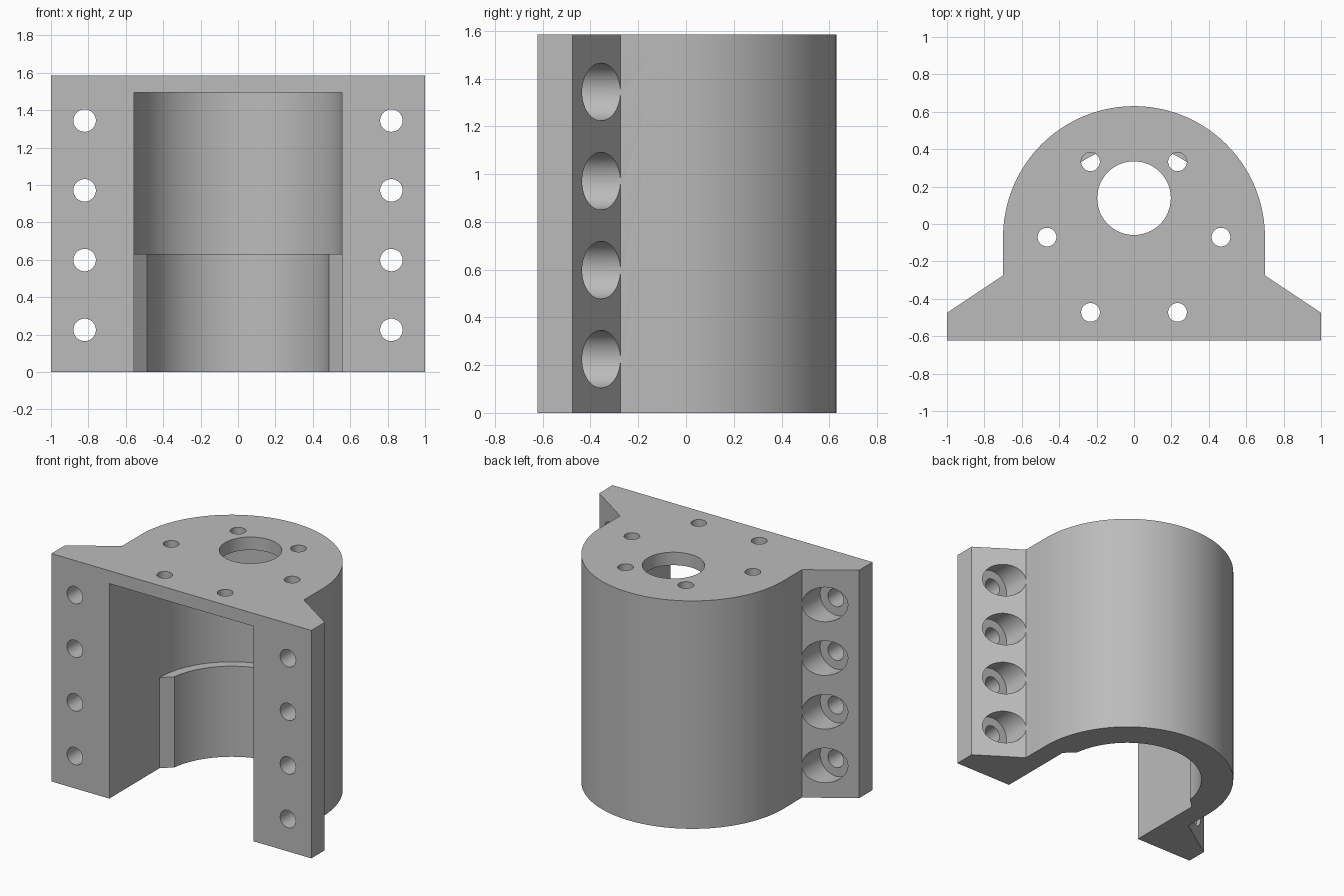
import bpy, bmesh
from math import sin, cos, pi, radians, sqrt
from mathutils import Matrix, Vector

cube = bpy.data.objects.get("Cube")
if cube:
    bpy.data.objects.remove(cube, do_unlink=True)

HEIGHT = 1.585
FRONT = -0.622
AXIS_Y = -0.07          # centre of the round body and the screw circle
WALL = 0.555            # half width of the cavity
LEDGE = 0.49            # radius of the narrower lower bore

grey = bpy.data.materials.new("plain grey")
grey.use_nodes = True
grey.diffuse_color = (0.5, 0.5, 0.5, 1)
grey.node_tree.nodes["Principled BSDF"].inputs["Base Color"].default_value = (0.5, 0.5, 0.5, 1)


def arc(radius, start, steps=72):
    """Points over the back of the body, from +x round to -x."""
    return [(radius * cos(a), AXIS_Y + radius * sin(a))
            for a in (start + (pi - 2 * start) * i / steps for i in range(steps + 1))]


def symmetric(side, curve):
    """Close a profile: right-hand points, the arc, then the mirrored points."""
    return side + curve + [(-x, y) for x, y in reversed(side)]


def make_object(name, bm):
    bmesh.ops.recalc_face_normals(bm, faces=bm.faces)
    mesh = bpy.data.meshes.new(name)
    bm.to_mesh(mesh)
    bm.free()
    mesh.materials.append(grey)
    ob = bpy.data.objects.new(name, mesh)
    bpy.context.collection.objects.link(ob)
    return ob


def prism(name, outline, z0, z1):
    bm = bmesh.new()
    base = bm.faces.new([bm.verts.new((x, y, z0)) for x, y in outline])
    up = bmesh.ops.extrude_face_region(bm, geom=[base])["geom"]
    bmesh.ops.translate(bm, vec=(0, 0, z1 - z0),
                        verts=[v for v in up if isinstance(v, bmesh.types.BMVert)])
    return make_object(name, bm)


def drills(name, points, radius, start, end, axis):
    """A set of parallel cylinders spanning start to end along y or z."""
    bm = bmesh.new()
    turn = Matrix.Rotation(radians(90), 4, 'X') if axis == 'y' else Matrix()
    for p in points:
        centre = Vector(p)
        centre[1 if axis == 'y' else 2] = (start + end) / 2
        bmesh.ops.create_cone(bm, cap_ends=True, segments=48, radius1=radius, radius2=radius,
                              depth=end - start, matrix=Matrix.Translation(centre) @ turn)
    return make_object(name, bm)


# Round-backed body with sloping side flanges
body = prism("bracket_body",
             symmetric([(1, FRONT), (1, -0.475), (0.7, -0.275)], arc(0.7, 0)), 0, HEIGHT)

# Wide cavity, and the narrower bore with chamfered shoulders below it
shoulder = LEDGE * sin(radians(7.7))
cavity = prism("cavity_cutter",
               symmetric([(WALL, -0.8)], arc(WALL, 0)), 0.63, 1.495)
bore = prism("bore_cutter",
             symmetric([(WALL, -0.8), (WALL, AXIS_Y)], arc(LEDGE, radians(7.7))), -0.1, 0.8)

# Shaft opening and six screw holes in the top plate
shaft = drills("shaft_cutter", [(0, 0.138, 0)], 0.197, 1.4, 1.7, 'z')
screws = drills("screw_cutter",
                [(0.465 * cos(i * pi / 3), AXIS_Y + 0.465 * sin(i * pi / 3), 0) for i in range(6)],
                0.05, 1.4, 1.7, 'z')

# Counterbored mounting holes through both flanges
mounts = [(s * 0.82, 0, 0.225 + i * 0.373) for s in (-1, 1) for i in range(4)]
holes = drills("mount_hole_cutter", mounts, 0.06, -0.8, -0.3, 'y')
seats = drills("counterbore_cutter", mounts, 0.1205, -0.475, -0.26, 'y')

cutters = [cavity, bore, shaft, screws, holes, seats]
for cutter in cutters:
    cutter.hide_render = True
    mod = body.modifiers.new(cutter.name, 'BOOLEAN')
    mod.operation = 'DIFFERENCE'
    mod.solver = 'EXACT'
    mod.object = cutter

# Bake the cuts and remove the cutters
bpy.context.view_layer.update()
result = bpy.data.meshes.new_from_object(body.evaluated_get(bpy.context.evaluated_depsgraph_get()))
body.modifiers.clear()
body.data = result
for cutter in cutters:
    bpy.data.objects.remove(cutter, do_unlink=True)

bpy.ops.object.select_all(action='DESELECT')
body.select_set(True)
bpy.context.view_layer.objects.active = body
bpy.ops.object.shade_smooth_by_angle(angle=radians(30))
